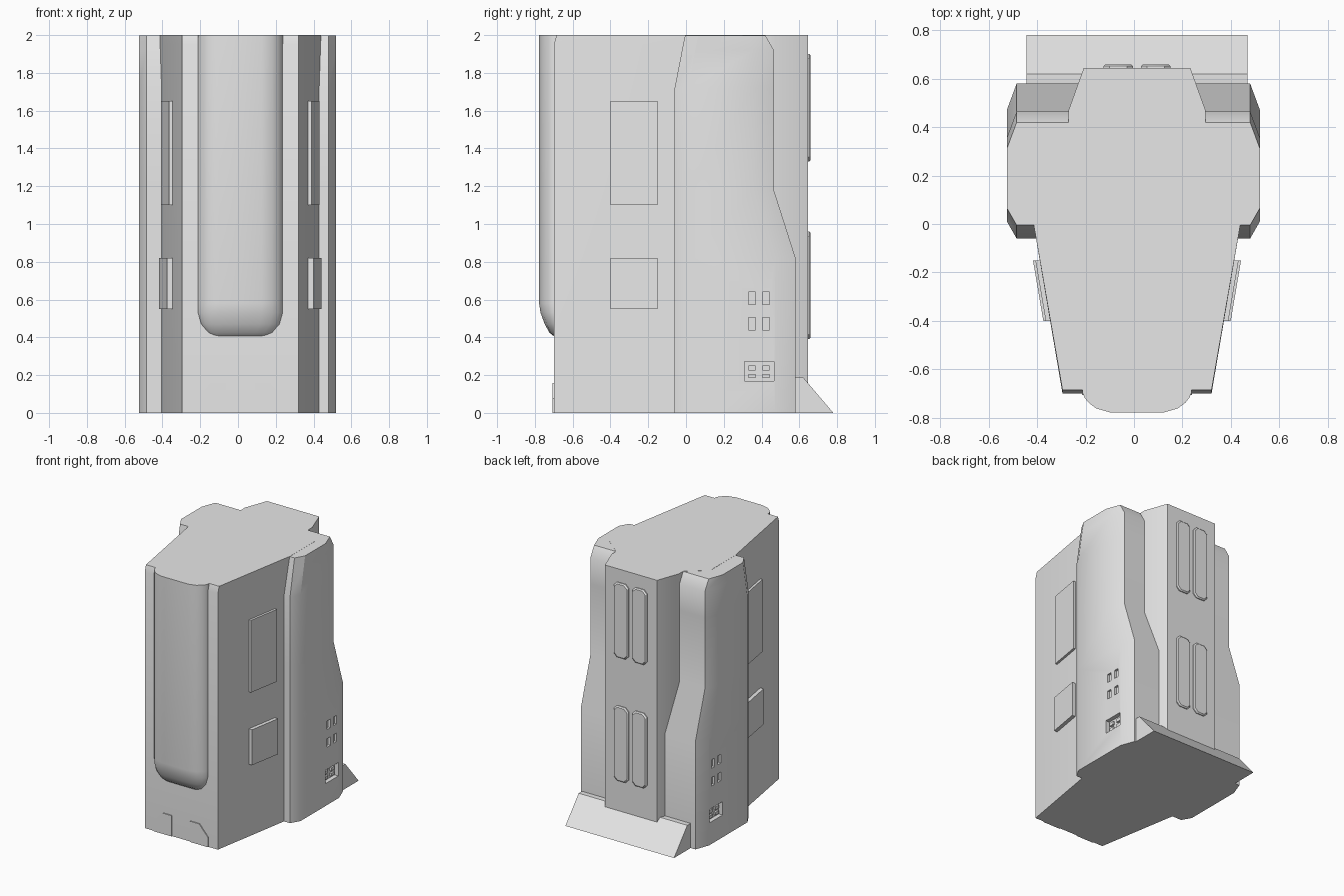
import bpy, bmesh

if "Cube" in bpy.data.objects:
    bpy.data.objects.remove(bpy.data.objects["Cube"])

GREY = 0.8
mat = bpy.data.materials.new("plain_grey")
mat.use_nodes = True
mat.diffuse_color = (GREY, GREY, GREY, 1)
mat.node_tree.nodes["Principled BSDF"].inputs["Base Color"].default_value = (GREY, GREY, GREY, 1)
CX = 0.0125   # centre line of the body
PX = -0.0025  # centre line of the side pods
parts = []


def add_loft(bm, rings):
    """Skin a list of equal-length point rings and cap both ends."""
    rows = [[bm.verts.new(p) for p in ring] for ring in rings]
    n = len(rows[0])
    faces = [bm.faces.new((a[i], a[(i + 1) % n], b[(i + 1) % n], b[i]))
             for a, b in zip(rows, rows[1:]) for i in range(n)]
    faces += [bm.faces.new(rows[0][::-1]), bm.faces.new(rows[-1])]
    bmesh.ops.recalc_face_normals(bm, faces=faces)


def build(name, *lofts):
    bm = bmesh.new()
    for rings in lofts:
        add_loft(bm, rings)
    me = bpy.data.meshes.new(name)
    bm.to_mesh(me)
    bm.free()
    me.materials.append(mat)
    ob = bpy.data.objects.new(name, me)
    bpy.context.collection.objects.link(ob)
    parts.append(ob)
    return ob


def mirrored(half, z, cx=CX):
    """Full outline at height z from a front-to-back half outline."""
    return ([(cx + x, y, z) for x, y in half] +
            [(cx - x, y, z) for x, y in reversed(half)])


def box(x0, x1, y0, y1, z0, z1):
    return [[(x0, y0, z), (x1, y0, z), (x1, y1, z), (x0, y1, z)] for z in (z0, z1)]


# Main body: tapered towards the front, with a slight lip along the top
def body_ring(z, front):
    return mirrored([(0.308, front), (0.4275, 0), (0.4275, 0.3),
                     (0.283, 0.42), (0.283, 0.47), (0.22, 0.645)], z)


build("main_body", [body_ring(0, -0.7), body_ring(1.95, -0.7), body_ring(2, -0.685)])

# Side pods: chamfered slab that steps in at the upper back
pod_levels = [(0, -0.06, 0.58), (0.82, -0.06, 0.58), (1.18, -0.06, 0.465),
              (1.72, -0.06, 0.465), (1.92, -0.021, 0.465), (1.999, -0.005, 0.42)]
pods = build("side_pods", [
    mirrored([(0.4825, f), (0.5225, f + 0.07), (0.5225, b - 0.108), (0.4825, b)], z, PX)
    for z, f, b in pod_levels])

# Recessed windows and socket cut into both pods
WINDOW_Y = [(0.33, 0.368), (0.405, 0.443)]
cuts, keys = [], []
for s in (-1, 1):
    def side_box(inner, outer, y, z):
        a, b = sorted((PX + s * inner, PX + s * outer))
        return box(a, b, *y, *z)
    for y in WINDOW_Y:
        for z in [(0.44, 0.505), (0.575, 0.64)]:
            cuts.append(side_box(0.505, 0.56, y, z))
        for z in [(0.185, 0.207), (0.225, 0.25)]:
            keys.append(side_box(0.485, 0.505, y, z))
    cuts.append(side_box(0.49, 0.56, (0.31, 0.465), (0.17, 0.272)))
cutter = build("window_cutter", *cuts)
cutter.hide_render = True
mod = pods.modifiers.new("windows", 'BOOLEAN')
mod.operation = 'DIFFERENCE'
mod.solver = 'EXACT'
mod.object = cutter
bpy.context.view_layer.objects.active = pods
bpy.ops.object.modifier_apply(modifier=mod.name)
parts.remove(cutter)
bpy.data.objects.remove(cutter)
build("socket_keys", *keys)

# Rounded front bulge with a domed lower end
bulge_half = [(1.0, -0.25), (1.0, 0), (0.96, 0.25), (0.89, 0.5), (0.75, 0.8), (0.5, 1.0)]
bulge_levels = [(0.408, 0.13, 0.004), (0.425, 0.17, 0.025), (0.47, 0.208, 0.05),
                (0.53, 0.225, 0.072), (0.58, 0.225, 0.08), (2, 0.225, 0.08)]
build("front_bulge", [
    mirrored([(hw * u, -0.65 if v < 0 else -0.698 - d * v)
              for u, v in reversed(bulge_half)], z)
    for z, hw, d in bulge_levels])

# Raised panels on the sloping sides
def wall(y):
    return 0.308 + (y + 0.7) / 0.7 * 0.1195


for s, side in ((1, "left"), (-1, "right")):
    for label, z0, z1, t in (("lower", 0.55, 0.82, 0.028), ("upper", 1.1, 1.65, 0.018)):
        outline = [(CX + s * (wall(y) + d), y)
                   for y, d in ((-0.4, -0.02), (-0.4, t), (-0.15, t), (-0.15, -0.02))]
        build(f"{side}_{label}_panel", [[(x, y, z) for x, y in outline] for z in (z0, z1)])


# Long chamfered panels on the back
def octagon(x0, x1, z0, z1, c, y):
    return [(x0 + c, y, z0), (x1 - c, y, z0), (x1, y, z0 + c), (x1, y, z1 - c),
            (x1 - c, y, z1), (x0 + c, y, z1), (x0, y, z1 - c), (x0, y, z0 + c)]


for x in (-0.065, 0.09):
    for z0 in (0.39, 1.33):
        build("back_panel", [octagon(x - w, x + w, z0 + g, z0 + 0.57 - g, 0.025, y)
                             for y, w, g in ((0.63, 0.061, 0), (0.652, 0.061, 0),
                                             (0.66, 0.053, 0.008))])

# Thin cut-corner plates at the foot of the front
for s, side in ((1, "left"), (-1, "right")):
    shape = [(0.077, 0), (0.228, 0), (0.228, 0.075), (0.155, 0.158), (0.077, 0.158)]
    build(f"{side}_foot_plate", [[(CX + s * x, y, z) for x, z in shape]
                                 for y in (-0.707, -0.69)])

# Sloping skirt at the back
skirt = [(0.45, 0), (0.78, 0), (0.62, 0.188), (0.58, 0.188), (0.45, 0.17)]
build("back_skirt", [[(CX + x, y, z) for y, z in skirt] for x in (-0.4575, 0.4575)])

# Smooth shading with sharp edges kept
bpy.ops.object.select_all(action='DESELECT')
for ob in parts:
    ob.select_set(True)
bpy.context.view_layer.objects.active = parts[0]
bpy.ops.object.shade_smooth_by_angle()
